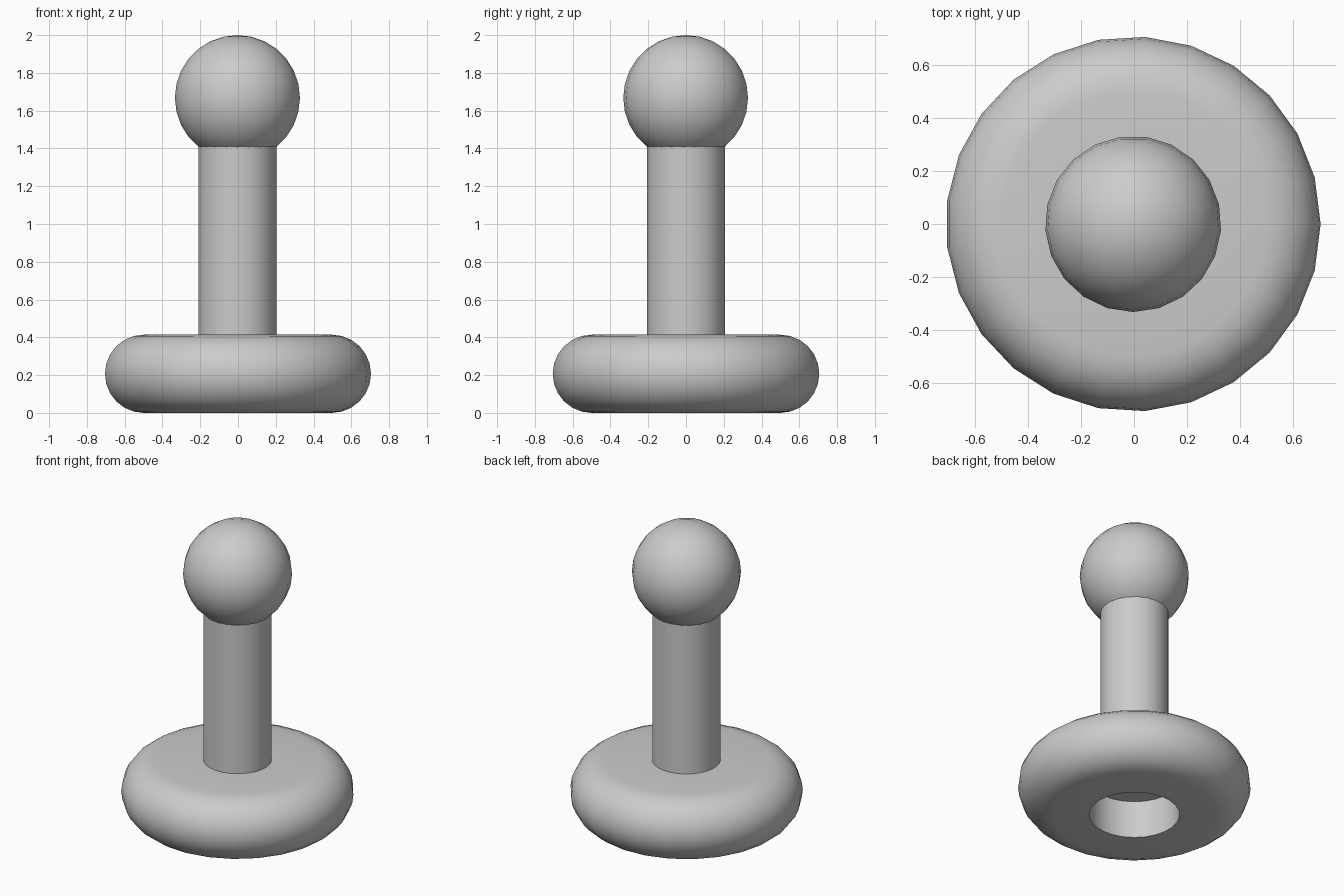
import bpy, bmesh, math
from mathutils import Matrix

cube = bpy.data.objects.get("Cube")
if cube:
    bpy.data.objects.remove(cube, do_unlink=True)

AXIS_X = -0.003
SIDES = 25

grey = bpy.data.materials.new("plain grey")
grey.use_nodes = True
grey.diffuse_color = (0.6, 0.6, 0.6, 1)
grey.node_tree.nodes["Principled BSDF"].inputs["Base Color"].default_value = (0.6, 0.6, 0.6, 1)


def finish(name, bm):
    bmesh.ops.recalc_face_normals(bm, faces=bm.faces)
    mesh = bpy.data.meshes.new(name)
    bm.to_mesh(mesh)
    bm.free()
    mesh.materials.append(grey)
    obj = bpy.data.objects.new(name, mesh)
    obj.location.x = AXIS_X
    bpy.context.collection.objects.link(obj)
    bpy.ops.object.select_all(action="DESELECT")
    obj.select_set(True)
    bpy.context.view_layer.objects.active = obj
    bpy.ops.object.shade_smooth_by_angle(angle=math.radians(35))
    return obj


def lathe(name, profile, sides=SIDES):
    """Turn (radius, height) points around z; the end rings are capped."""
    bm = bmesh.new()
    rings = []
    for r, z in profile:
        rings.append([bm.verts.new((r * math.cos(math.tau * i / sides),
                                    r * math.sin(math.tau * i / sides), z))
                      for i in range(sides)])
    for low, high in zip(rings, rings[1:]):
        for i in range(sides):
            j = (i + 1) % sides
            bm.faces.new((low[i], low[j], high[j], high[i]))
    bm.faces.new(rings[0])
    bm.faces.new(rings[-1])
    return finish(name, bm)


# Rounded base with a blind socket underneath
ROUND, FLAT, STEPS = 0.207, 0.5, 12
rim = [(FLAT + ROUND * math.cos(a), ROUND + ROUND * math.sin(a))
       for a in (math.pi * (k / STEPS - 0.5) for k in range(STEPS + 1))]
lathe("base", [(0.275, 0.25), (0.275, 0)] + rim + [(0.2, 2 * ROUND)])

# Straight shaft, reaching into the base and the ball
lathe("shaft", [(0.207, 0.39), (0.207, 1.415)], 50)

# Ball on top
bm = bmesh.new()
bmesh.ops.create_uvsphere(bm, u_segments=21, v_segments=14, radius=0.332,
                          matrix=Matrix.Translation((0, 0, 1.668)) @ Matrix.Rotation(math.pi, 4, "Z"))
finish("ball", bm)
